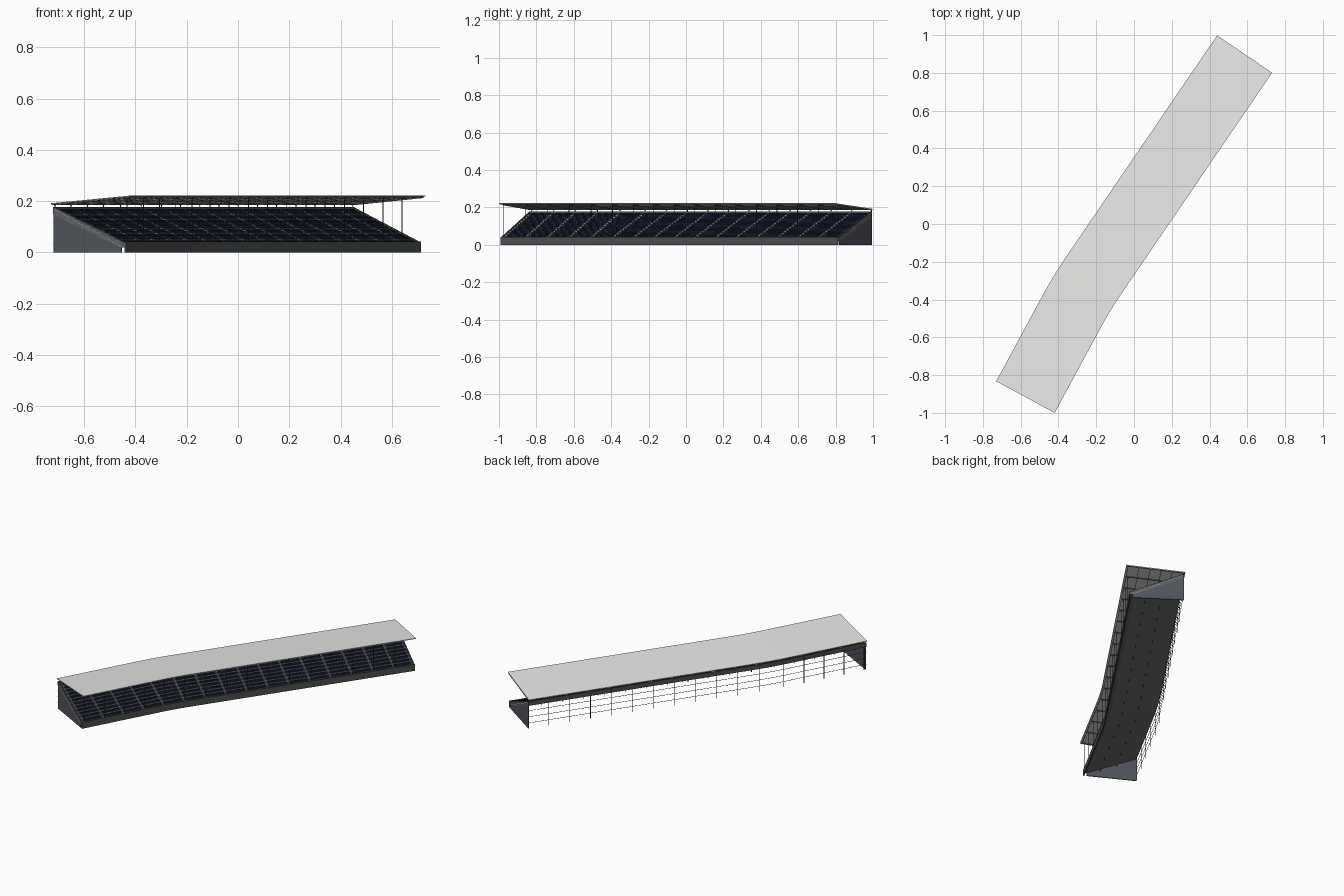
import bpy, bmesh
from math import radians, sin, cos
from mathutils import Vector

cube = bpy.data.objects.get("Cube")
if cube:
    bpy.data.objects.remove(cube, do_unlink=True)


def material(name, r, g, b):
    m = bpy.data.materials.new(name)
    m.use_nodes = True
    m.diffuse_color = (r, g, b, 1)
    m.node_tree.nodes["Principled BSDF"].inputs["Base Color"].default_value = (r, g, b, 1)
    return m


ROOF = material("pale roof sheet", 0.82, 0.82, 0.8)
WALL = material("blue grey panel", 0.08, 0.088, 0.104)
FRONT = material("charcoal wall", 0.078, 0.08, 0.083)
DECK = material("grey concrete", 0.13, 0.134, 0.14)
SEAT = material("navy seat", 0.015, 0.023, 0.06)
STEEL = material("dark steel", 0.05, 0.05, 0.05)
FRAME = material("grey steel", 0.12, 0.12, 0.12)
STEP = material("light step", 0.45, 0.45, 0.44)

# Plan path: straight, gentle bend, straight
BEND_START, BEND_END, LENGTH = 0.519, 0.719, 2.139
HEAD_A, HEAD_B = radians(61.6), radians(55.7)
BEND_STEPS = 8
BEND = [BEND_START + (BEND_END - BEND_START) * i / BEND_STEPS for i in range(BEND_STEPS + 1)]
WIDTH = 0.352


def heading(s):
    f = (s - BEND_START) / (BEND_END - BEND_START)
    return HEAD_A + (HEAD_B - HEAD_A) * min(1, max(0, f))


def walk(s):
    """Point on the front edge line after distance s."""
    p = Vector((-0.42, -1.0, 0))
    stops = [0] + BEND + [LENGTH]
    for a, b in zip(stops, stops[1:]):
        step = min(s, b) - a
        if step <= 0:
            break
        h = heading((a + b) / 2)
        p += Vector((cos(h), sin(h), 0)) * step
    return p


def place(s, t, z):
    """s along the stand, t from front to back, z up."""
    h = heading(s)
    return walk(s) + Vector((-sin(h) * t, cos(h) * t, z))


def add_sweep(bm, profile, a, b):
    stations = [a] + [m for m in BEND if a < m < b] + [b]
    rings = [[bm.verts.new(place(s, t, z)) for t, z in profile] for s in stations]
    n = len(profile)
    for r, q in zip(rings, rings[1:]):
        for i in range(n):
            j = (i + 1) % n
            bm.faces.new((r[i], r[j], q[j], q[i]))
    bm.faces.new(rings[0][::-1])
    bm.faces.new(rings[-1])


def rect(t0, t1, z0, z1):
    return [(t0, z0), (t1, z0), (t1, z1), (t0, z1)]


def build(name, mat, pieces):
    """pieces: list of (profile, start, end) swept along the path."""
    bm = bmesh.new()
    for profile, a, b in pieces:
        add_sweep(bm, profile, a, b)
    bmesh.ops.recalc_face_normals(bm, faces=bm.faces)
    mesh = bpy.data.meshes.new(name)
    bm.to_mesh(mesh)
    bm.free()
    mesh.materials.append(mat)
    bpy.context.collection.objects.link(bpy.data.objects.new(name, mesh))


def roof_z(t):
    return 0.218 - 0.03 * t / WIDTH


# Roof sheet
build("roof", ROOF, [([(0, roof_z(0)), (WIDTH, roof_z(WIDTH)),
                       (WIDTH, roof_z(WIDTH) + 0.004), (0, roof_z(0) + 0.004)], 0, LENGTH)])

# Raked deck with stepped tiers
ROWS = 12
T0, T1, Z0, Z1 = 0.026, 0.326, 0.038, 0.168
run, rise = (T1 - T0) / ROWS, (Z1 - Z0) / ROWS
profile = [(T0, 0.02), (T0, Z0)]
for i in range(ROWS):
    profile += [(T0 + run * (i + 1), Z0 + rise * i), (T0 + run * (i + 1), Z0 + rise * (i + 1))]
profile += [(0.341, Z1), (0.341, 0.148), (0.045, 0.02)]
build("raked_deck", DECK, [(profile, 0, LENGTH)])
build("front_wall", FRONT, [(rect(0.02, T0, 0, 0.042), 0, LENGTH)])
build("back_parapet", FRONT, [(rect(0.336, 0.342, 0.148, 0.177), 0, LENGTH)])

# End walls, each with a pale line and a dark stringer along the slope
ends = [(0, 0.006), (LENGTH - 0.006, LENGTH)]
gable = [(0.04, 0), (0.341, 0), (0.341, 0.169), (0.04, 0.022)]
line = [(0.04, 0.022), (0.341, 0.169), (0.341, 0.172), (0.04, 0.025)]
stringer = [(0.028, 0.028), (0.04, 0.025), (0.341, 0.172), (0.341, 0.178), (0.028, 0.042)]
build("end_walls", WALL, [(gable, a, b) for a, b in ends])
build("end_slope_lines", STEP, [(line, a, b) for a, b in ends])
build("end_stringers", FRONT, [(stringer, a, b) for a, b in ends])

# Frames set out along the stand
BAY = 0.133
frames = [0.015 + BAY * i for i in range(16)]

# Stepped aisles
aisles = []
for s in frames:
    for i in range(ROWS):
        t, z = T0 + run * i, Z0 + rise * i
        aisles.append((rect(t, t + run * 0.5, z, z + rise * 0.5), s - 0.005, s + 0.005))
build("aisle_steps", STEP, aisles)

# Seats in blocks between aisles
seats = []
PER_BAY = 9
pitch = (BAY - 0.016) / PER_BAY
for s in frames:
    for k in range(PER_BAY):
        a = s + 0.008 + pitch * k
        b = a + pitch * 0.84
        if b > LENGTH - 0.008:
            continue
        for i in range(ROWS):
            t, z = T0 + run * i + 0.007, Z0 + rise * i
            seats.append((rect(t, t + 0.012, z + 0.003, z + 0.006), a, b))
            seats.append((rect(t + 0.012, t + 0.015, z + 0.003, z + 0.013), a, b))
build("seats", SEAT, seats)

# Posts carrying the roof
R = 0.0013
build("front_posts", STEEL, [(rect(0.021, 0.021 + 2 * R, 0.035, roof_z(0.021)), s - R, s + R)
                             for s in frames])
build("back_posts", STEEL, [(rect(0.341, 0.341 + 2 * R, 0, roof_z(0.341)), s - R, s + R)
                            for s in frames + [LENGTH - R]])

# Short stubs hanging beneath the deck
stubs = []
for t in (0.12, 0.22):
    under = 0.02 + (t - 0.045) * 0.128 / 0.296
    stubs += [(rect(t, t + 2 * R, under - 0.018, under + 0.004), s - R, s + R) for s in frames]
build("deck_stubs", STEEL, stubs)

# Roof beams and purlins
beam = [(0.01, roof_z(0.01) - 0.005), (0.346, roof_z(0.346) - 0.005),
        (0.346, roof_z(0.346)), (0.01, roof_z(0.01))]
build("roof_beams", FRAME, [(beam, s - R, s + R) for s in frames + [LENGTH - R]])
purlins = []
for i in range(6):
    t = 0.01 + 0.066 * i
    purlins.append((rect(t, t + 2 * R, roof_z(t) - 0.003, roof_z(t)), 0, LENGTH))
build("roof_purlins", FRAME, purlins)

# Open lattice at the back
W = 0.0009
build("back_rails", STEEL, [(rect(0.341, 0.341 + 2 * W, z, z + 2 * W), 0, LENGTH)
                            for z in (0.035, 0.075, 0.115)])
